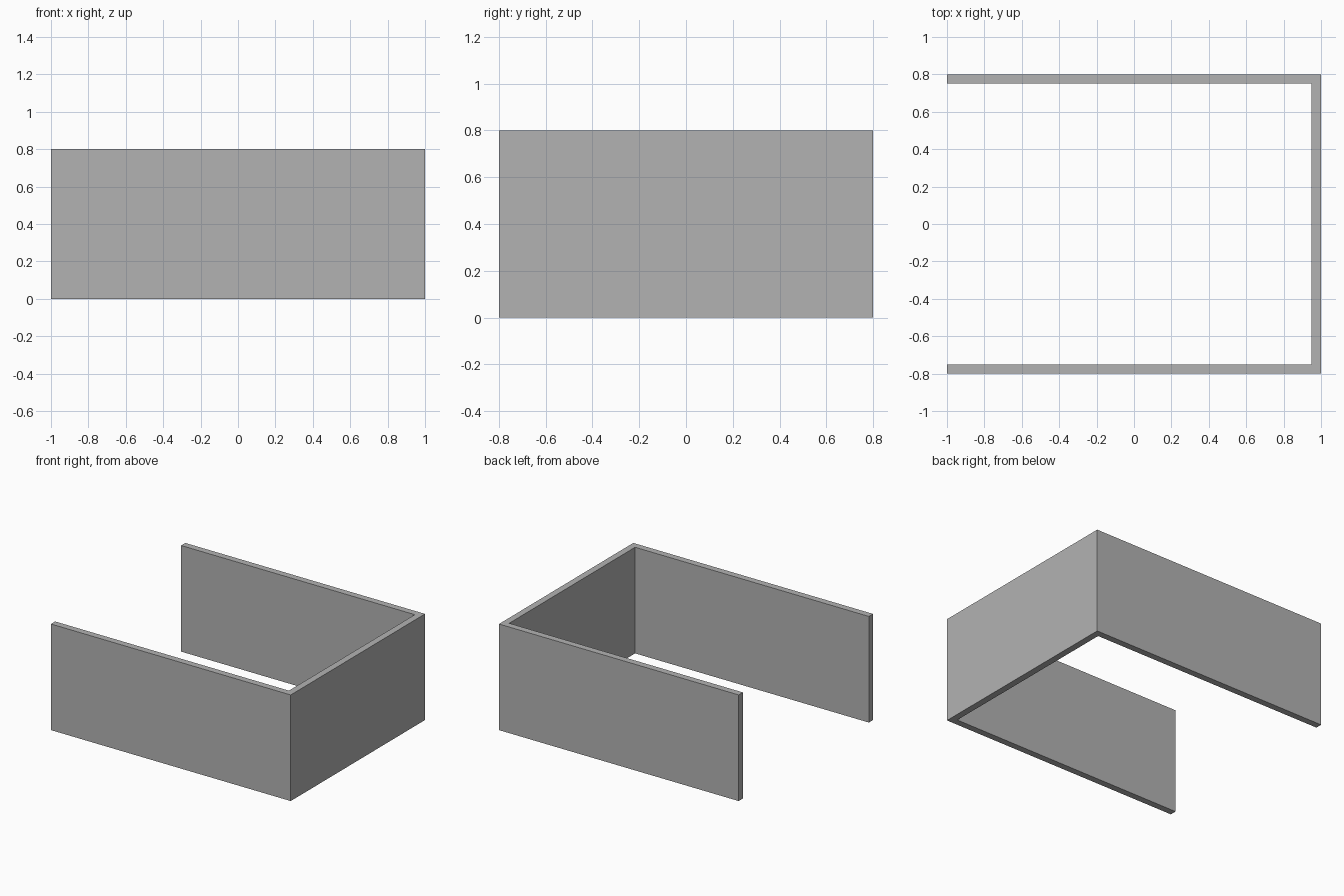
import bpy
import bmesh

cube = bpy.data.objects.get("Cube")
if cube:
    bpy.data.objects.remove(cube, do_unlink=True)

HALF_X, HALF_Y, HEIGHT, WALL = 1.0, 0.8, 0.8, 0.05

# Plain grey for all walls
grey = bpy.data.materials.new("plain_grey")
grey.use_nodes = True
colour = (0.45, 0.45, 0.45, 1)
grey.diffuse_color = colour
grey.node_tree.nodes["Principled BSDF"].inputs["Base Color"].default_value = colour

# U-shaped wall outline, open towards -x
inner_x, inner_y = HALF_X - WALL, HALF_Y - WALL
outline = [(-HALF_X, -HALF_Y), (HALF_X, -HALF_Y), (HALF_X, HALF_Y), (-HALF_X, HALF_Y),
           (-HALF_X, inner_y), (inner_x, inner_y), (inner_x, -inner_y), (-HALF_X, -inner_y)]

# Raise the outline into one continuous wall
bm = bmesh.new()
base = bm.faces.new([bm.verts.new((x, y, 0)) for x, y in outline])
raised = bmesh.ops.extrude_face_region(bm, geom=[base], use_keep_orig=True)
top_verts = [v for v in raised["geom"] if isinstance(v, bmesh.types.BMVert)]
bmesh.ops.translate(bm, verts=top_verts, vec=(0, 0, HEIGHT))
bmesh.ops.recalc_face_normals(bm, faces=bm.faces)

mesh = bpy.data.meshes.new("u_shaped_wall")
bm.to_mesh(mesh)
bm.free()
mesh.materials.append(grey)
wall = bpy.data.objects.new("u_shaped_wall", mesh)
bpy.context.collection.objects.link(wall)
